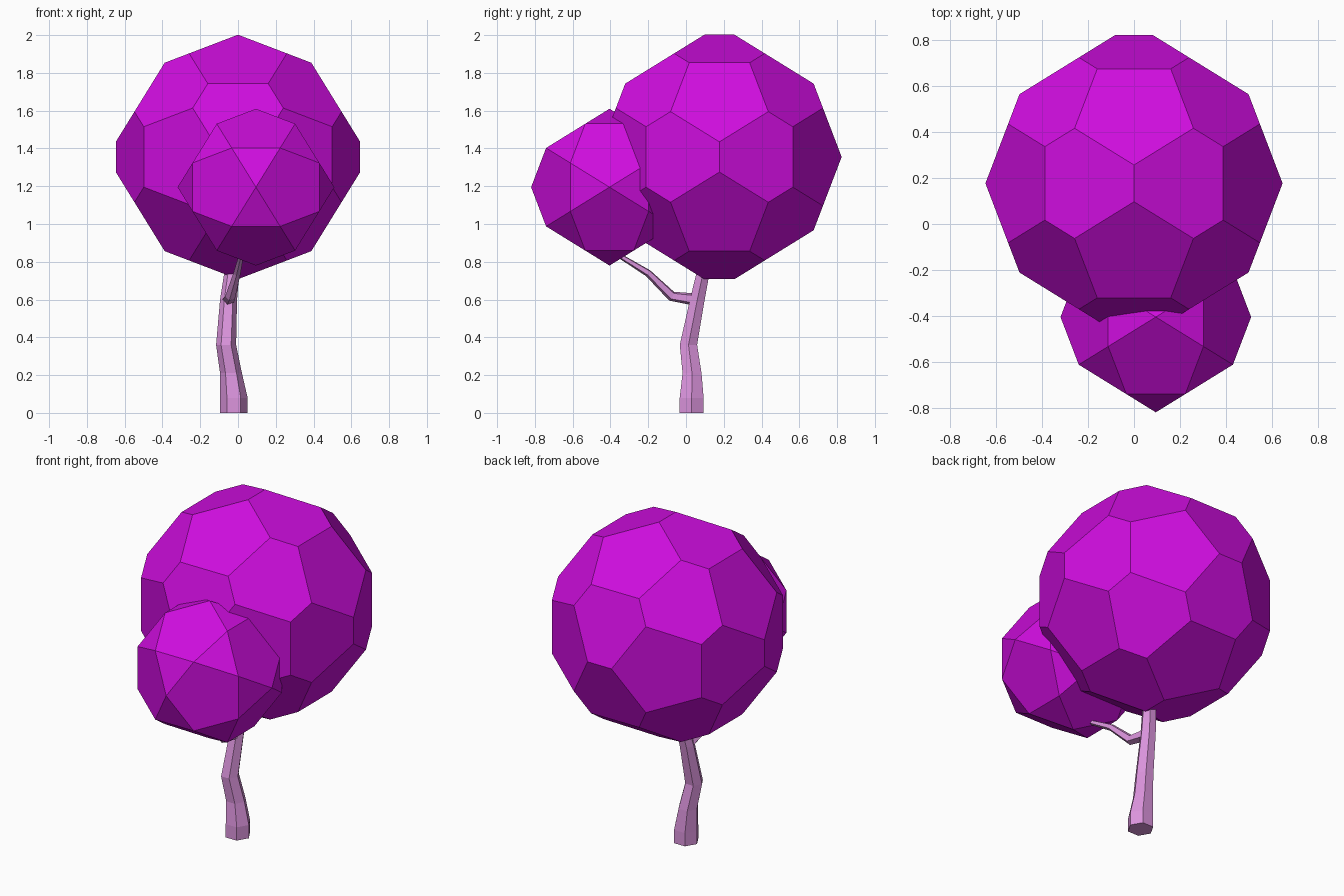
import bpy, bmesh, math
from mathutils import Vector

cube = bpy.data.objects.get("Cube")
if cube:
    bpy.data.objects.remove(cube, do_unlink=True)


def make_material(name, rgb):
    mat = bpy.data.materials.new(name)
    mat.use_nodes = True
    mat.diffuse_color = (*rgb, 1)
    bsdf = mat.node_tree.nodes["Principled BSDF"]
    bsdf.inputs["Base Color"].default_value = (*rgb, 1)
    bsdf.inputs["Roughness"].default_value = 0.9
    return mat


def add_object(name, bm, mat):
    bmesh.ops.recalc_face_normals(bm, faces=bm.faces)
    mesh = bpy.data.meshes.new(name)
    bm.to_mesh(mesh)
    bm.free()
    mesh.materials.append(mat)
    obj = bpy.data.objects.new(name, mesh)
    bpy.context.collection.objects.link(obj)
    return obj


def foliage_ball(name, centre, half_size, cut, mat):
    """Icosahedron with its corners cut off at a fraction of each edge."""
    b = half_size
    a = b * 2 / (1 + math.sqrt(5))
    corners = []
    for s in (-1, 1):
        for t in (-1, 1):
            corners += [Vector((0, s * a, t * b)),
                        Vector((s * a, t * b, 0)),
                        Vector((t * b, 0, s * a))]
    bm = bmesh.new()
    for i, p in enumerate(corners):
        for q in corners[i + 1:]:
            if (p - q).length < 2.1 * a:
                for f in {cut, 1 - cut}:
                    bm.verts.new(p.lerp(q, f))
    bmesh.ops.convex_hull(bm, input=bm.verts)
    # merge the hull triangles back into flat pentagons and hexagons
    bmesh.ops.dissolve_limit(bm, angle_limit=math.radians(2),
                             verts=bm.verts, edges=bm.edges)
    obj = add_object(name, bm, mat)
    obj.location = centre
    return obj


def limb(name, path, sides, mat, level_rings):
    """Faceted tube through (x, y, z, radius) points."""
    pts = [Vector(p[:3]) for p in path]
    bm = bmesh.new()
    rings = []
    for i, p in enumerate(pts):
        if level_rings:
            u, v = Vector((1, 0, 0)), Vector((0, 1, 0))
        else:
            d = pts[min(i + 1, len(pts) - 1)] - pts[max(i - 1, 0)]
            u = d.cross(Vector((0, 0, 1))).normalized()
            v = d.cross(u).normalized()
        r = path[i][3]
        angles = [math.tau * k / sides for k in range(sides)]
        rings.append([bm.verts.new(p + r * (math.cos(g) * u + math.sin(g) * v))
                      for g in angles])
    for low, high in zip(rings, rings[1:]):
        for k in range(sides):
            n = (k + 1) % sides
            bm.faces.new((low[k], low[n], high[n], high[k]))
    bm.faces.new(rings[0])
    bm.faces.new(rings[-1])
    return add_object(name, bm, mat)


leaf = make_material("magenta leaves", (0.62, 0.004, 0.73))
bark = make_material("pale pink bark", (0.72, 0.30, 0.73))

# Foliage
foliage_ball("main_crown", (0, 0.177, 1.355), 0.647, 0.4, leaf)
foliage_ball("small_crown", (0.095, -0.405, 1.195), 0.415, 0.5, leaf)

# Trunk
limb("trunk", [(-0.022, 0.03, 0, 0.073), (-0.022, 0.03, 0.08, 0.073),
               (-0.037, 0.032, 0.21, 0.058), (-0.063, 0.013, 0.36, 0.053),
               (-0.05, 0.06, 0.6, 0.045), (-0.033, 0.09, 0.74, 0.04),
               (-0.02, 0.12, 0.9, 0.035)], 6, bark, True)

# Side branch reaching into the small crown
limb("side_branch", [(-0.05, 0.05, 0.6, 0.034), (-0.04, -0.075, 0.618, 0.028),
                     (-0.005, -0.2, 0.74, 0.02), (0.015, -0.34, 0.825, 0.014),
                     (0.04, -0.42, 0.88, 0.01)], 5, bark, False)
